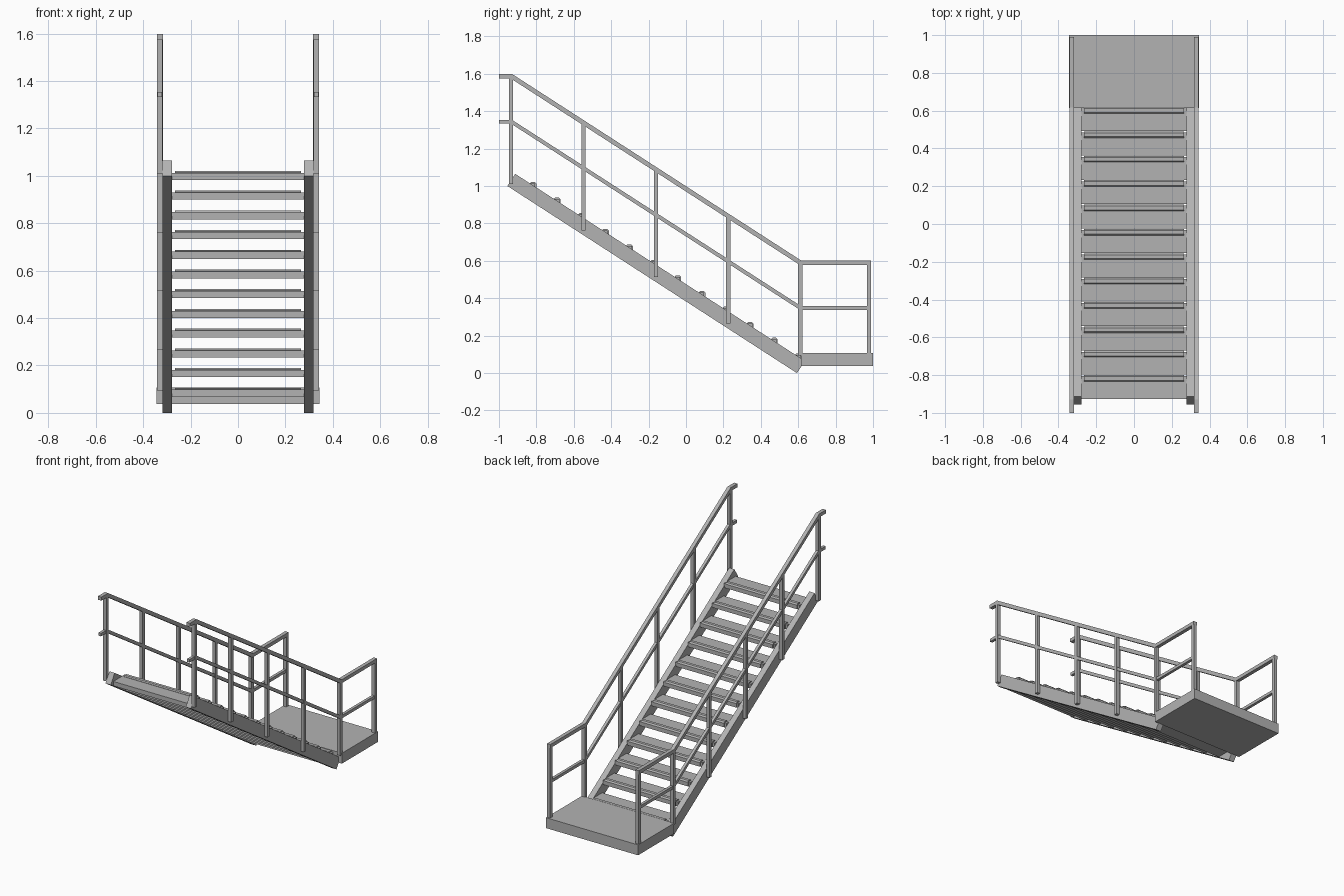
import bpy, bmesh
from mathutils import Vector

if "Cube" in bpy.data.objects:
    bpy.data.objects.remove(bpy.data.objects["Cube"])

steel = bpy.data.materials.new("grey steel")
steel.diffuse_color = (0.45, 0.45, 0.45, 1)
steel.use_nodes = True
steel.node_tree.nodes["Principled BSDF"].inputs["Base Color"].default_value = steel.diffuse_color


def prism(name, pts, x0, x1, mirror=False):
    """Extrude a (y, z) outline from x0 to x1, optionally mirrored across x."""
    bm = bmesh.new()
    face = bm.faces.new([bm.verts.new((x0, y, z)) for y, z in pts])
    ext = bmesh.ops.extrude_face_region(bm, geom=[face])
    bmesh.ops.translate(bm, vec=(x1 - x0, 0, 0),
                        verts=[g for g in ext["geom"] if isinstance(g, bmesh.types.BMVert)])
    bmesh.ops.recalc_face_normals(bm, faces=bm.faces)
    me = bpy.data.meshes.new(name)
    bm.to_mesh(me)
    bm.free()
    me.materials.append(steel)
    ob = bpy.data.objects.new(name, me)
    bpy.context.collection.objects.link(ob)
    if mirror:
        ob.modifiers.new("mirror", "MIRROR").use_clip = False
    return ob


def box(y0, y1, z0, z1):
    return [(y0, z0), (y1, z0), (y1, z1), (y0, z1)]


def band(path, t):
    """Outline of a mitred strip of thickness t along a (y, z) path."""
    p = [Vector(q) for q in path]
    up, down = [], []
    for i, q in enumerate(p):
        dirs = [(p[j + 1] - p[j]).normalized() for j in (i - 1, i) if 0 <= j < len(p) - 1]
        normals = [Vector((-d.y, d.x)) for d in dirs]
        m = sum(normals, Vector((0, 0))).normalized()
        m *= t / 2 / m.dot(normals[0])
        up.append(tuple(q + m))
        down.append(tuple(q - m))
    return up + down[::-1]


# Sloping stringers
prism("stringer", [(-0.955, 1.0), (-0.913, 1.065), (0.62, 0.075), (0.62, 0.04), (0.593, 0.0)],
      0.279, 0.318, True)

# Bottom landing
prism("landing", box(0.615, 1.0, 0.037, 0.107), -0.343, 0.343)

# Treads with raised nosing strips, repeated down the flight
RUN, RISE, COUNT = 0.129, 0.0832, 12
tread = prism("treads", box(-0.927, -0.806, 0.983, 1.013), -0.28, 0.28)
nosing = prism("tread_nosings", [(-0.834, 0.99), (-0.8, 0.985), (-0.8, 1.012), (-0.808, 1.021),
                                 (-0.828, 1.021), (-0.834, 1.015)], -0.266, 0.266)
for ob in (tread, nosing):
    arr = ob.modifiers.new("steps", "ARRAY")
    arr.count = COUNT
    arr.use_relative_offset = False
    arr.use_constant_offset = True
    arr.constant_offset_displace = (0, RUN, -RISE)

# Handrail and middle rail
prism("handrail", band([(-1.0, 1.586), (-0.932, 1.586), (0.612, 0.59), (0.99, 0.59)], 0.024),
      0.317, 0.342, True)
prism("middle_rail", band([(-1.0, 1.343), (-0.932, 1.343), (0.612, 0.348), (0.985, 0.348)], 0.02),
      0.32, 0.339, True)

# Posts: four along the slope, two on the landing
posts = [(-0.935 + 0.387 * i, 1.01 - 0.248 * i, 1.586 - 0.249 * i) for i in range(4)]
posts += [(0.611, 0.095, 0.59), (0.979, 0.1, 0.59)]
for y, z0, z1 in posts:
    prism("post", box(y - 0.011, y + 0.011, z0, z1), 0.318, 0.341, True)
